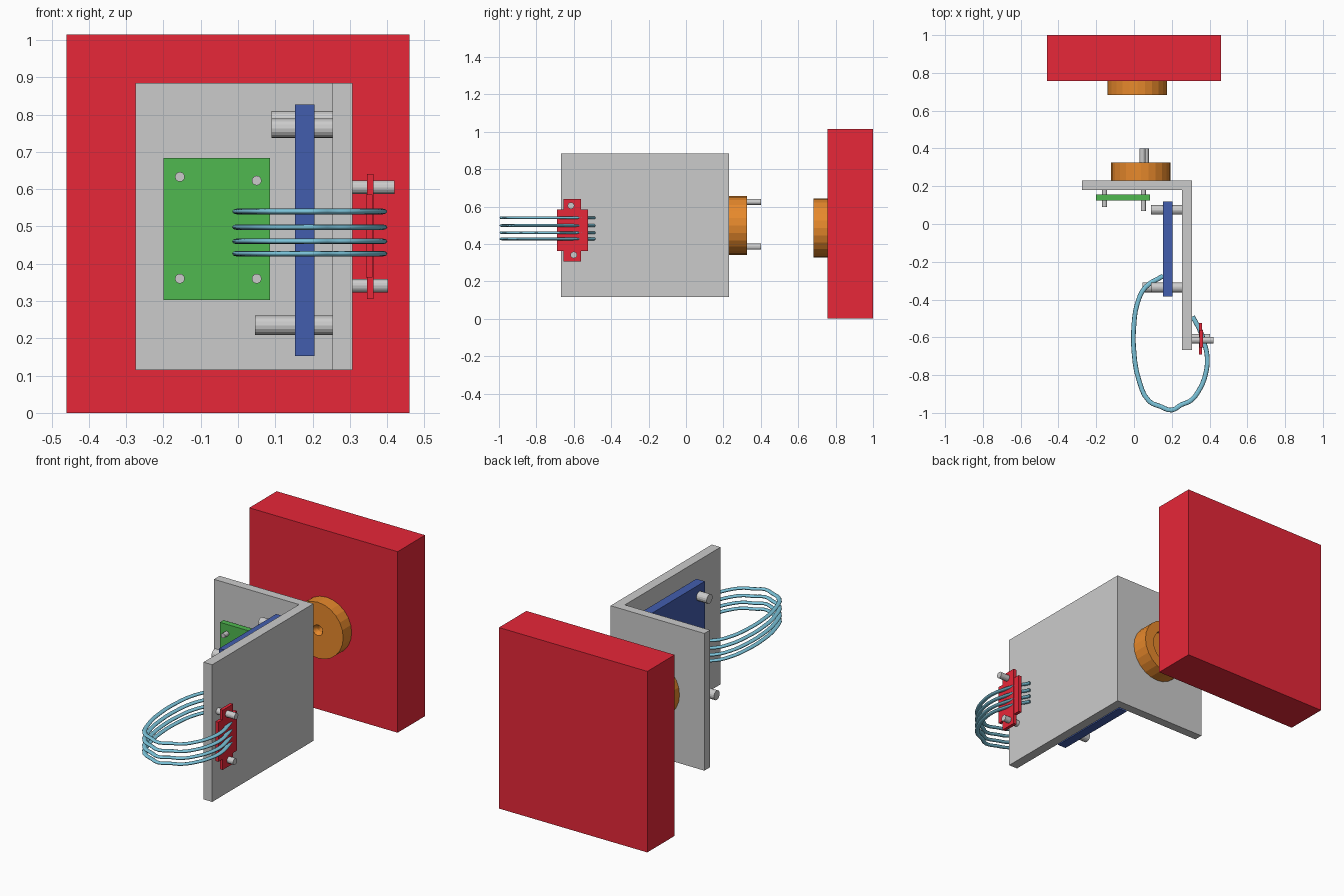
import bpy, bmesh, math
from mathutils import Matrix

if "Cube" in bpy.data.objects:
    bpy.data.objects.remove(bpy.data.objects["Cube"])


def material(name, rgb):
    m = bpy.data.materials.new(name)
    m.diffuse_color = (*rgb, 1)
    m.use_nodes = True
    m.node_tree.nodes["Principled BSDF"].inputs["Base Color"].default_value = m.diffuse_color
    return m


RED = material("red", (0.8, 0.02, 0.04))
ORANGE = material("orange", (0.8, 0.25, 0.025))
GREEN = material("green", (0.08, 0.48, 0.08))
BLUE = material("blue", (0.055, 0.11, 0.42))
CYAN = material("light_blue", (0.2, 0.55, 0.7))


def finish(bm, name, mat=None):
    bmesh.ops.recalc_face_normals(bm, faces=bm.faces)
    me = bpy.data.meshes.new(name)
    bm.to_mesh(me)
    bm.free()
    ob = bpy.data.objects.new(name, me)
    bpy.context.collection.objects.link(ob)
    if mat:
        me.materials.append(mat)
    return ob


def box(name, x, y, z, mat=None):
    bm = bmesh.new()
    bmesh.ops.create_cube(bm, size=1)
    for v in bm.verts:
        v.co = [a + (c + 0.5) * (b - a) for c, (a, b) in zip(v.co, (x, y, z))]
    return finish(bm, name, mat)


def rod(name, axis, span, center, r, mat=None, seg=16):
    """Cylinder along x or y; center gives the two other coordinates."""
    bm = bmesh.new()
    bmesh.ops.create_cone(bm, cap_ends=True, segments=seg, radius1=r, radius2=r,
                          depth=span[1] - span[0])
    mid = sum(span) / 2
    if axis == "x":
        rot, loc = Matrix.Rotation(math.pi / 2, 4, "Y"), (mid, *center)
    else:
        rot, loc = Matrix.Rotation(math.pi / 2, 4, "X"), (center[0], mid, center[1])
    bm.transform(Matrix.Translation(loc) @ rot)
    return finish(bm, name, mat)


def lathe_y(name, profile, cx, cz, mat, seg=24):
    """Spin (radius, y) points around a y axis; radius 0 closes the end."""
    bm = bmesh.new()
    rings = []
    for r, y in profile:
        n = seg if r else 1
        rings.append([bm.verts.new((cx + r * math.cos(2 * math.pi * i / seg), y,
                                    cz + r * math.sin(2 * math.pi * i / seg)))
                      for i in range(n)])
    for a, b in zip(rings, rings[1:]):
        for i in range(seg):
            j = (i + 1) % seg
            q = [a[i % len(a)], a[j % len(a)], b[j % len(b)], b[i % len(b)]]
            bm.faces.new(list(dict.fromkeys(q)))
    return finish(bm, name, mat)


# Large rear block with its magnet disc
box("rear_block", (-0.46, 0.46), (0.757, 1.0), (0, 1.015), RED)
lathe_y("block_disc", [(0, 0.757), (0.157, 0.757), (0.157, 0.682), (0.03, 0.682),
                       (0.018, 0.705), (0.018, 0.74), (0, 0.74)], 0.018, 0.485, ORANGE)

# L-shaped bracket
bm = bmesh.new()
outline = [(-0.275, 0.18), (0.253, 0.18), (0.253, -0.667),
           (0.307, -0.667), (0.307, 0.23), (-0.275, 0.23)]
face = bm.faces.new([bm.verts.new((x, y, 0.115)) for x, y in outline])
up = bmesh.ops.extrude_face_region(bm, geom=[face])
for e in up["geom"]:
    if isinstance(e, bmesh.types.BMVert):
        e.co.z = 0.884
finish(bm, "bracket")

# Ring-faced disc on the back of the bracket, with two pins
lathe_y("bracket_disc", [(0, 0.23), (0.157, 0.23), (0.157, 0.325), (0.1, 0.325),
                         (0.1, 0.29), (0.03, 0.29), (0.018, 0.27), (0.018, 0.24),
                         (0, 0.24)], 0.036, 0.498, ORANGE)
for i, (x, z) in enumerate([(0.045, 0.625), (0.063, 0.385)]):
    rod(f"disc_pin_{i}", "y", (0.23, 0.4), (x, z), 0.016)

# Green board on four screws
box("green_board", (-0.2, 0.086), (0.125, 0.157), (0.303, 0.684), GREEN)
for i, (x, z, y) in enumerate([(-0.156, 0.633, 0.09), (0.05, 0.623, 0.07),
                               (-0.156, 0.36, 0.09), (0.05, 0.36, 0.07)]):
    rod(f"green_board_screw_{i}", "y", (y, 0.18), (x, z), 0.013)

# Blue board on four standoffs
box("blue_board", (0.153, 0.205), (-0.385, 0.12), (0.153, 0.827), BLUE)
for i, (y, z, x) in enumerate([(-0.337, 0.763, 0.09), (0.075, 0.783, 0.09),
                               (-0.337, 0.235, 0.045), (0.075, 0.235, 0.09)]):
    rod(f"blue_board_standoff_{i}", "x", (x, 0.253), (y, z), 0.026)

# Red connector on the outside of the bracket
box("connector_body", (0.343, 0.361), (-0.69, -0.524), (0.363, 0.585), RED)
box("connector_tabs", (0.346, 0.364), (-0.655, -0.562), (0.305, 0.64), RED)
for i, (y, z, x) in enumerate([(-0.615, 0.605, 0.42), (-0.6, 0.341, 0.402)]):
    rod(f"connector_screw_{i}", "x", (0.307, x), (y, z), 0.018)

# Four looping wires
path = [(0.155, -0.275), (0.06, -0.335), (0.018, -0.42), (0.0, -0.53), (0.0, -0.68),
        (0.027, -0.83), (0.08, -0.938), (0.14, -0.966), (0.2, -0.985), (0.25, -0.957),
        (0.3, -0.935), (0.35, -0.87), (0.38, -0.79), (0.388, -0.71), (0.375, -0.64),
        (0.35, -0.565), (0.31, -0.49)]
for i, z in enumerate((0.427, 0.46, 0.498, 0.54)):
    cu = bpy.data.curves.new(f"wire_{i}", "CURVE")
    cu.dimensions = "3D"
    cu.resolution_u = 3
    cu.bevel_depth = 0.0125
    cu.bevel_resolution = 2
    cu.use_fill_caps = True
    sp = cu.splines.new("BEZIER")
    sp.bezier_points.add(len(path) - 1)
    for p, (x, y) in zip(sp.bezier_points, path):
        p.co = (x, y, 0)
        p.handle_left_type = p.handle_right_type = "AUTO"
    cu.materials.append(CYAN)
    ob = bpy.data.objects.new(f"wire_{i}", cu)
    ob.location.z = z
    ob.scale.z = 0.6
    bpy.context.collection.objects.link(ob)
